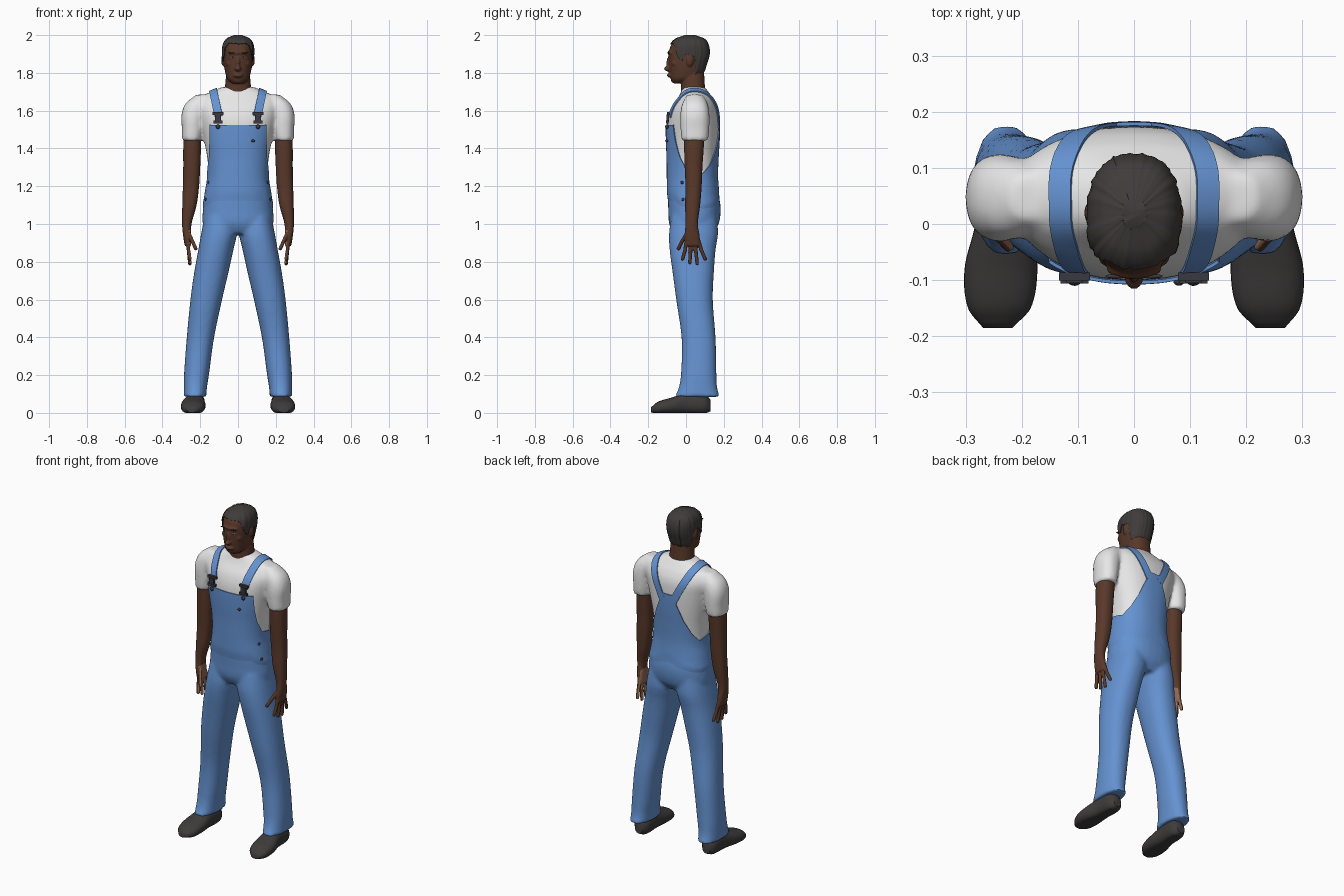
import bpy, bmesh, math, random
from mathutils import Vector, Matrix
from mathutils.bvhtree import BVHTree

random.seed(4)
cube = bpy.data.objects.get("Cube")
if cube:
    bpy.data.objects.remove(cube, do_unlink=True)


def material(name, r, g, b):
    m = bpy.data.materials.new(name)
    m.use_nodes = True
    m.diffuse_color = (r, g, b, 1)
    bsdf = m.node_tree.nodes["Principled BSDF"]
    bsdf.inputs["Base Color"].default_value = (r, g, b, 1)
    bsdf.inputs["Roughness"].default_value = 0.8
    return m


DENIM = material("denim blue", 0.13, 0.29, 0.64)
WHITE = material("shirt white", 0.82, 0.82, 0.82)
SKIN = material("brown skin", 0.1, 0.04, 0.023)
PALM = material("light palm", 0.28, 0.14, 0.09)
HAIR = material("hair charcoal", 0.05, 0.045, 0.043)
SHOE = material("shoe charcoal", 0.048, 0.045, 0.044)
METAL = material("dark metal", 0.04, 0.04, 0.05)
EYE = material("eye white", 0.45, 0.5, 0.55)


def at(secs, k):
    """Smoothly interpolated section: centre and radii at station k."""
    i = max([j for j in range(len(secs) - 1) if secs[j][0] <= k] or [0])
    a, b = secs[i], secs[i + 1]
    p, q = secs[max(i - 1, 0)], secs[min(i + 2, len(secs) - 1)]
    h = b[0] - a[0]
    t = min(max((k - a[0]) / h, 0), 1)
    out = []
    for c in range(1, 5):
        m0 = (b[c] - p[c]) / (b[0] - p[0]) * h
        m1 = (q[c] - a[c]) / (q[0] - a[0]) * h
        out.append((2*t**3 - 3*t*t + 1) * a[c] + (t**3 - 2*t*t + t) * m0
                   + (3*t*t - 2*t**3) * b[c] + (t**3 - t*t) * m1)
    return out


def point(secs, k, a, off=0.0):
    """Point on the rounded section at angle a from the front."""
    cx, cy, rx, ry = at(secs, k)
    power = lambda v: math.copysign(abs(v) ** 0.88, v)
    return Vector((cx + max(rx + off, 0.002) * power(math.sin(a)),
                   cy - max(ry + off, 0.002) * power(math.cos(a)), k))


def grid(bm, rings, close_start=True, close_end=True):
    rows = [[bm.verts.new(p) for p in r] for r in rings]
    n = len(rows[0])
    for r, s in zip(rows, rows[1:]):
        for i in range(n):
            bm.faces.new((r[i], r[(i + 1) % n], s[(i + 1) % n], s[i]))
    if close_start:
        bm.faces.new(rows[0])
    if close_end:
        bm.faces.new(rows[-1])


def loft(bm, secs, side=1, lo=None, hi=None, off=0.0, along_y=False, n=32, m=30):
    lo = secs[0][0] if lo is None else lo
    hi = secs[-1][0] if hi is None else hi
    rings = []
    for j in range(m + 1):
        ring = [point(secs, lo + (hi - lo) * j / m, math.tau * i / n, off) for i in range(n)]
        rings.append([Vector((side * p.x, p.z if along_y else p.y, p.y if along_y else p.z))
                      for p in ring])
    grid(bm, rings)


def ball(bm, loc, size):
    bmesh.ops.create_uvsphere(bm, u_segments=16, v_segments=10, radius=1,
                              matrix=Matrix.Translation(loc) @ Matrix.Diagonal((*size, 1)))


def box(bm, loc, size):
    bmesh.ops.create_cube(bm, size=1, matrix=Matrix.Translation(loc) @ Matrix.Diagonal((*size, 1)))


def finish(name, bm, mat, voxel=0, smooth=0, thick=0):
    bmesh.ops.recalc_face_normals(bm, faces=bm.faces)
    me = bpy.data.meshes.new(name)
    bm.to_mesh(me)
    bm.free()
    ob = bpy.data.objects.new(name, me)
    bpy.context.collection.objects.link(ob)
    if voxel:
        mod = ob.modifiers.new("fuse", 'REMESH')
        mod.mode, mod.voxel_size = 'VOXEL', voxel
        mod = ob.modifiers.new("relax", 'SMOOTH')
        mod.iterations, mod.factor = smooth, 0.5
    if thick:
        mod = ob.modifiers.new("cloth", 'SOLIDIFY')
        mod.thickness, mod.offset = thick, -1
    if ob.modifiers:
        dg = bpy.context.evaluated_depsgraph_get()
        ob.data = bpy.data.meshes.new_from_object(ob.evaluated_get(dg))
        ob.modifiers.clear()
    ob.data.materials.append(mat)
    ob.data.shade_smooth()
    ob.data.set_sharp_from_angle(angle=math.radians(50))
    return ob


def surface(ob):
    bm = bmesh.new()
    bm.from_mesh(ob.data)
    tree = BVHTree.FromBMesh(bm)
    bm.free()
    return tree


def curve(stops, a):
    """Piecewise height for an angle measured from the front, in degrees."""
    for (a0, z0), (a1, z1) in zip(stops, stops[1:]):
        if a <= a1:
            return z0 + (z1 - z0) * (a - a0) / (a1 - a0)
    return stops[-1][1]


# Section tables: station, centre, centre, radius, radius
BODY = [(0.95, 0, .038, .15, .10), (1.0, 0, .042, .183, .128), (1.08, 0, .045, .182, .136),
        (1.16, 0, .038, .17, .132), (1.25, 0, .034, .157, .129), (1.35, 0, .035, .163, .131),
        (1.45, 0, .036, .182, .136), (1.55, 0, .038, .205, .136), (1.62, 0, .045, .222, .122),
        (1.67, 0, .05, .205, .092), (1.695, 0, .047, .155, .075), (1.725, 0, .042, .085, .058)]
SLEEVE = [(1.44, .245, .047, .052, .07), (1.5, .241, .047, .056, .076), (1.58, .235, .047, .064, .077),
          (1.64, .212, .047, .064, .066), (1.685, .18, .047, .04, .04)]
LEG = [(.085, .228, .06, .06, .12), (.13, .226, .063, .061, .102), (.2, .22, .067, .066, .094),
       (.39, .2, .067, .072, .09), (.6, .168, .045, .084, .097), (.75, .14, .038, .091, .11),
       (.865, .117, .035, .093, .122), (.95, .1, .04, .095, .13), (1.04, .092, .043, .085, .12)]
ARM = [(.885, .265, .036, .017, .042), (.94, .27, .032, .021, .04), (1.0, .271, .03, .025, .033),
       (1.1, .257, .035, .038, .04), (1.2, .249, .04, .043, .043), (1.3, .245, .04, .045, .047),
       (1.4, .243, .042, .047, .052), (1.5, .24, .045, .045, .055)]
HEAD = [(1.745, 0, -.04, .03, .028), (1.765, 0, -.02, .055, .06), (1.8, 0, 0, .067, .086),
        (1.84, 0, .006, .074, .096), (1.9, 0, .014, .078, .105), (1.95, 0, .017, .074, .095),
        (1.98, 0, .02, .053, .068), (1.997, 0, .02, .012, .016)]
NECK = [(1.6, 0, .05, .075, .07), (1.71, 0, .038, .07, .064), (1.82, 0, .035, .06, .06)]
FOOT = [(-.185, .243, .022, .026, .014), (-.15, .24, .032, .056, .032), (-.08, .237, .043, .065, .043),
        (0, .23, .055, .053, .055), (.1, .226, .055, .047, .055), (.13, .226, .045, .025, .03)]

# Shirt: torso and sleeves fused
bm = bmesh.new()
loft(bm, BODY, lo=1.18)
for s in (1, -1):
    loft(bm, SLEEVE, s)
shirt = finish("shirt", bm, WHITE, voxel=0.01, smooth=6)

# Trousers: pelvis and both legs fused
bm = bmesh.new()
loft(bm, BODY, hi=1.24, off=0.003)
for s in (1, -1):
    loft(bm, LEG, s)
finish("trousers", bm, DENIM, voxel=0.01, smooth=5)

# Bib: wrapped panel whose top edge dips under the arms
TOP = [(0, 1.525), (45, 1.525), (52, 1.44), (62, 1.36), (80, 1.285), (110, 1.265),
       (130, 1.31), (150, 1.39), (165, 1.48), (172.5, 1.54), (180, 1.54)]
bm = bmesh.new()
N, M = 96, 24
rings = []
for j in range(M + 1):
    ring = []
    for i in range(N):
        a = 360 * i / N
        z = 1.05 + (curve(TOP, min(a, 360 - a)) - 1.05) * j / M
        ring.append(point(BODY, z, math.radians(a), min(.007, -.005 + .012 * j / 6)))
    rings.append(ring)
grid(bm, rings, False, False)
finish("bib", bm, DENIM, thick=0.006)

# Shoulder straps laid on the shirt
tree = surface(shirt)
PATH = [Vector(p) for p in ((.105, -.1, 1.57), (.122, -.05, 1.66), (.136, .03, 1.72),
                            (.122, .11, 1.68), (.085, .17, 1.6), (.035, .18, 1.5))]


def along(t):
    i = min(int(t), len(PATH) - 2)
    f = t - i
    a, b = PATH[i], PATH[i + 1]
    p, q = PATH[max(i - 1, 0)], PATH[min(i + 2, len(PATH) - 1)]
    return 0.5 * (2*a + (b - p)*f + (2*p - 5*a + 4*b - q)*f*f + (3*a - p - 3*b + q)*f**3)


bm = bmesh.new()
for s in (1, -1):
    prev = None
    for j in range(41):
        t = j / 8
        c, n, _, _ = tree.find_nearest(along(t))
        across = (along(min(t + .05, 5)) - along(max(t - .05, 0))).cross(n).normalized()
        row = []
        for w in (-.021, -.007, .007, .021):
            q, qn, _, _ = tree.find_nearest(c + across * w)
            q = q + qn * .008
            row.append(bm.verts.new((s * q.x, q.y, q.z)))
        if prev:
            for k in range(3):
                bm.faces.new((prev[k], prev[k + 1], row[k + 1], row[k]))
        prev = row
finish("shoulder_straps", bm, DENIM, thick=0.006)

# Buckles, bib button and hip buttons
bm = bmesh.new()
for s in (1, -1):
    for z, w, h in ((1.585, .056, .014), (1.56, .03, .04), (1.54, .05, .014)):
        q = tree.find_nearest(Vector((s * .106, -.12, z)))[0]
        box(bm, (s * .106, q.y - .012, z), (w, .014, h))
    ball(bm, (s * .106, tree.find_nearest(Vector((s * .106, -.12, 1.52)))[0].y - .014, 1.515), (.012, .009, .012))
    for z in (1.22, 1.13):
        p = point(BODY, z, math.radians(113 - 45))
        ball(bm, (s * (p.x + .006), p.y, z), (.007, .009, .009))
ball(bm, (.08, -.102, 1.44), (.01, .008, .007))
finish("buckles_and_buttons", bm, METAL)

# Head, neck, ears and facial forms fused
bm = bmesh.new()
loft(bm, HEAD)
loft(bm, NECK)
ball(bm, (0, -.093, 1.822), (.018, .024, .014))
ball(bm, (0, -.087, 1.85), (.011, .018, .04))
ball(bm, (0, -.08, 1.907), (.052, .019, .012))
ball(bm, (0, -.084, 1.787), (.026, .017, .012))
ball(bm, (0, -.058, 1.762), (.03, .022, .018))
for s in (1, -1):
    ball(bm, (s * .078, .02, 1.868), (.011, .02, .033))
    ball(bm, (s * .045, -.055, 1.85), (.02, .022, .018))
head = finish("head", bm, SKIN, voxel=0.005, smooth=4)

# Eyes and brows
face = surface(head)
whites, darks = bmesh.new(), bmesh.new()
for s in (1, -1):
    q = face.find_nearest(Vector((s * .034, -.1, 1.882)))[0]
    ball(whites, q, (.012, .004, .004))
    ball(darks, q + Vector((0, -.002, 0)), (.0045, .004, .0045))
    q = face.find_nearest(Vector((s * .036, -.11, 1.905)))[0]
    ball(darks, q, (.02, .004, .004))
finish("eyes", whites, EYE)
finish("pupils_and_brows", darks, HAIR)

# Hair: cap over the skull with combed ridges
LINE = [(0, 1.955), (35, 1.957), (50, 1.935), (62, 1.885), (75, 1.86), (84, 1.9),
        (104, 1.89), (115, 1.81), (130, 1.785), (180, 1.772)]
ridge = [random.uniform(.005, .009) for i in range(N)]
bm = bmesh.new()
rings = []
for j in range(M + 1):
    ring = []
    for i in range(N):
        a = 360 * i / N
        low = curve(LINE, min(a, 360 - a)) + random.uniform(-.003, .003) * (j == 0)
        z = low + (1.996 - low) * math.sin(math.pi / 2 * j / M)
        p = point(HEAD, z, math.radians(a), ridge[i])
        ring.append(p + Vector((0, 0, .004 * j / M)))
    rings.append(ring)
grid(bm, rings, False, True)
finish("hair", bm, HAIR, thick=0.004)

# Arms with spread fingers; palms are the inward faces of the hand
for s, name in ((1, "left_arm"), (-1, "right_arm")):
    bm = bmesh.new()
    loft(bm, ARM, s)
    fingers = [((.265, y, .91), (.262, y + d, .86), (.255, y + 2.4 * d, z))
               for y, d, z in ((.002, -.008, .815), (.025, -.002, .795), (.047, .005, .79), (.068, .014, .815))]
    fingers.append(((.262, .008, .955), (.242, -.02, .91), (.224, -.04, .87)))
    for joints in fingers:
        for p, q in zip(joints, joints[1:]):
            for f in range(8):
                v = Vector(p).lerp(Vector(q), f / 7)
                ball(bm, (s * v.x, v.y, v.z), (.0105, .0105, .0105))
    arm = finish(name, bm, SKIN, voxel=0.005, smooth=3)
    arm.data.materials.append(PALM)
    for f in arm.data.polygons:
        if f.center.z < .97 and f.normal.x * s < -.5:
            f.material_index = 1

# Shoes
for s, name in ((1, "left_shoe"), (-1, "right_shoe")):
    bm = bmesh.new()
    loft(bm, FOOT, s, along_y=True)
    for v in bm.verts:
        v.co.z = max(v.co.z, 0.006) - 0.006
    finish(name, bm, SHOE)
